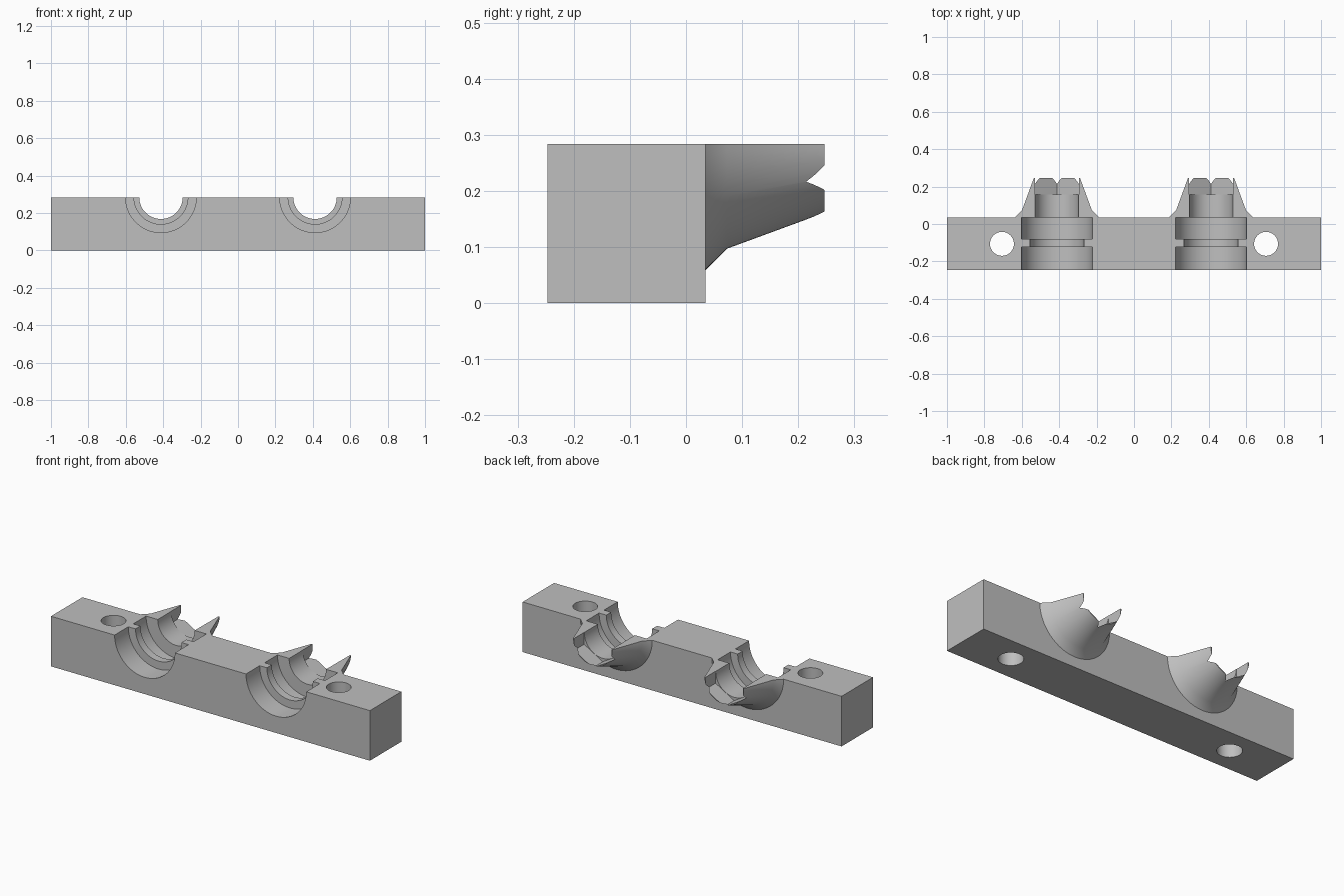
import bpy, bmesh
from math import sin, cos, tau, pi, radians, sqrt

if "Cube" in bpy.data.objects:
    bpy.data.objects.remove(bpy.data.objects["Cube"], do_unlink=True)

TOP = 0.284      # height of the split plane, also the bore axis
BACK = 0.035     # rear face of the bar
FRONT, TIP = -0.247, 0.247
BORE_X, HOLE_X = 0.412, 0.706

grey = bpy.data.materials.new("plain grey")
grey.use_nodes = True
colour = (0.52, 0.52, 0.52, 1)
grey.diffuse_color = colour
grey.node_tree.nodes["Principled BSDF"].inputs["Base Color"].default_value = colour


def new_object(name, bm):
    bmesh.ops.recalc_face_normals(bm, faces=bm.faces)
    mesh = bpy.data.meshes.new(name)
    bm.to_mesh(mesh)
    bm.free()
    mesh.materials.append(grey)
    obj = bpy.data.objects.new(name, mesh)
    bpy.context.collection.objects.link(obj)
    return obj


def box(name, low, high):
    bm = bmesh.new()
    bmesh.ops.create_cube(bm, size=1)
    for v in bm.verts:
        v.co = [a + (b - a) * (c + 0.5) for a, b, c in zip(low, high, v.co)]
    return new_object(name, bm)


def lathe(name, x, profile, sides=96):
    """Closed solid turned around the bore axis from (y, radius) pairs."""
    bm = bmesh.new()
    rings = []
    for y, r in profile:
        angles = [pi / 2 + tau * i / sides for i in range(sides)]
        rings.append([bm.verts.new((x + r * cos(a), y, TOP + r * sin(a))) for a in angles])
    for a, b in zip(rings, rings[1:]):
        for i in range(sides):
            j = (i + 1) % sides
            bm.faces.new((a[i], a[j], b[j], b[i]))
    bm.faces.new(rings[0])
    bm.faces.new(rings[-1])
    return new_object(name, bm)


def upright_cylinder(name, x, y, radius):
    bm = bmesh.new()
    bmesh.ops.create_cone(bm, cap_ends=True, segments=64, radius1=radius,
                          radius2=radius, depth=2)
    bmesh.ops.translate(bm, vec=(x, y, 0), verts=bm.verts)
    return new_object(name, bm)


def combine(target, other, operation):
    mod = target.modifiers.new(other.name, "BOOLEAN")
    mod.operation, mod.object, mod.solver = operation, other, "EXACT"
    bpy.context.view_layer.objects.active = target
    bpy.ops.object.modifier_apply(modifier=mod.name)
    bpy.data.objects.remove(other, do_unlink=True)


# Bar, made too tall and trimmed at the split plane at the end
bar = box("clamp_bar", (-1, FRONT, 0), (1, BACK, 0.6))

# Flared conical nozzles on the rear face
for x in (-BORE_X, BORE_X):
    nozzle = lathe("nozzle", x, [(0, 0.225), (BACK, 0.225), (0.073, 0.187), (TIP, 0.123)])
    combine(bar, nozzle, "UNION")

# Stepped bores with a retaining rib, hexagonal sockets breaking through the tips
for x in (-BORE_X, BORE_X):
    bore = lathe("bore", x, [(-0.3, 0.189), (-0.124, 0.189), (-0.124, 0.144),
                             (-0.08, 0.144), (-0.08, 0.189), (BACK, 0.189),
                             (BACK, 0.116), (0.2, 0.116)])
    combine(bar, bore, "DIFFERENCE")
    socket = lathe("hex_socket", x, [(0.157, 0.117 * 2 / sqrt(3)),
                                     (0.3, 0.117 * 2 / sqrt(3))], 6)
    combine(bar, socket, "DIFFERENCE")

# Vertical bolt holes
for x in (-HOLE_X, HOLE_X):
    combine(bar, upright_cylinder("bolt_hole", x, -0.106, 0.064), "DIFFERENCE")

# Split plane
combine(bar, box("upper_half", (-2, -1, TOP), (2, 1, 1.5)), "DIFFERENCE")

bpy.ops.object.select_all(action="DESELECT")
bar.select_set(True)
bpy.context.view_layer.objects.active = bar
bpy.ops.object.shade_smooth_by_angle(angle=radians(30))
